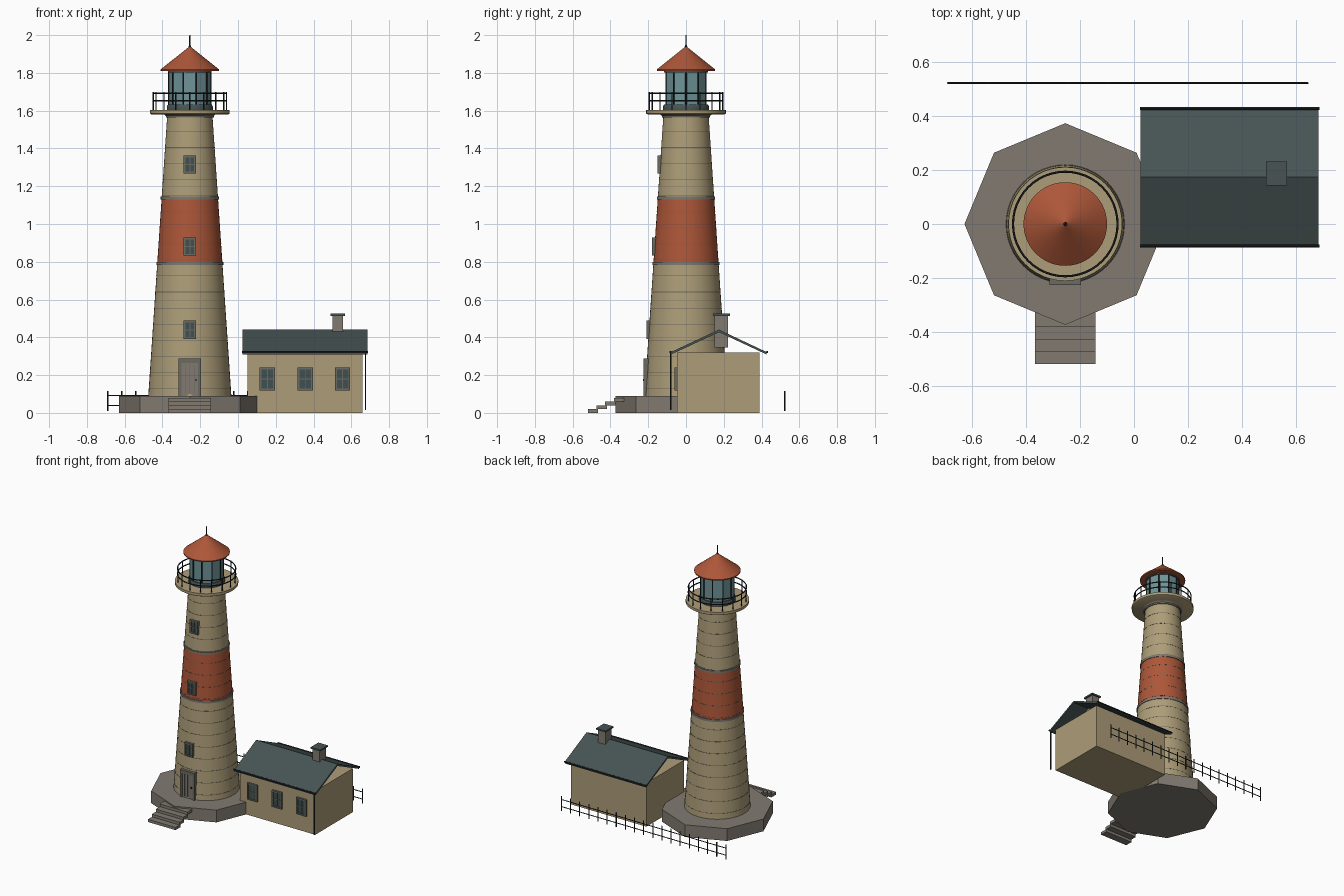
import bpy, bmesh, math
from mathutils import Vector

if "Cube" in bpy.data.objects:
    bpy.data.objects.remove(bpy.data.objects["Cube"])


def mat(name, r, g, b):
    m = bpy.data.materials.new(name)
    m.diffuse_color = (r, g, b, 1)
    m.use_nodes = True
    m.node_tree.nodes["Principled BSDF"].inputs["Base Color"].default_value = m.diffuse_color
    return m


CREAM = mat("cream wall", 0.42, 0.34, 0.19)
RED = mat("brick red", 0.42, 0.095, 0.04)
STONE = mat("stone grey", 0.22, 0.195, 0.165)
FRAME = mat("frame grey", 0.15, 0.145, 0.12)
SLATE = mat("slate roof", 0.063, 0.088, 0.09)
METAL = mat("dark metal", 0.016, 0.02, 0.021)
GLASS = mat("lantern glass", 0.16, 0.30, 0.32)
PANE = mat("window pane", 0.05, 0.08, 0.085)
TX = -0.255  # tower axis


def finish(name, bm, m, smooth=False):
    bmesh.ops.recalc_face_normals(bm, faces=bm.faces)
    me = bpy.data.meshes.new(name)
    bm.to_mesh(me)
    bm.free()
    ob = bpy.data.objects.new(name, me)
    bpy.context.collection.objects.link(ob)
    me.materials.append(m)
    if smooth:
        bpy.ops.object.select_all(action='DESELECT')
        ob.select_set(True)
        bpy.context.view_layer.objects.active = ob
        bpy.ops.object.shade_smooth_by_angle(angle=math.radians(35))
    return ob


def boxes(name, spans, m):
    """Boxes given as (x0, x1, y0, y1, z0, z1), joined in one object."""
    bm = bmesh.new()
    for x0, x1, y0, y1, z0, z1 in spans:
        vs = bmesh.ops.create_cube(bm, size=1)["verts"]
        for v in vs:
            v.co = Vector(((x0 + x1) / 2 + v.co.x * (x1 - x0),
                           (y0 + y1) / 2 + v.co.y * (y1 - y0),
                           (z0 + z1) / 2 + v.co.z * (z1 - z0)))
    return finish(name, bm, m)


def lathe(name, profile, m, n=48, turn=0.0, smooth=True, closed=False):
    """Turn a (radius, z) profile about the tower axis; ends are capped."""
    bm = bmesh.new()
    rings = []
    for r, z in profile:
        rings.append([bm.verts.new((TX + r * math.cos(turn + i * math.tau / n),
                                    r * math.sin(turn + i * math.tau / n), z))
                      for i in range(n)])
    pairs = list(zip(rings, rings[1:]))
    if closed:
        pairs.append((rings[-1], rings[0]))
    for a, b in pairs:
        for i in range(n):
            j = (i + 1) % n
            bm.faces.new((a[i], a[j], b[j], b[i]))
    if not closed:
        bm.faces.new(rings[0])
        bm.faces.new(rings[-1])
    return finish(name, bm, m, smooth)


def rods(name, segs, r, m, n=8):
    """Thin cylinders between pairs of points."""
    bm = bmesh.new()
    for a, b in segs:
        a, b = Vector(a), Vector(b)
        d = b - a
        vs = bmesh.ops.create_cone(bm, cap_ends=True, segments=n, radius1=r,
                                   radius2=r, depth=d.length)["verts"]
        q = Vector((0, 0, 1)).rotation_difference(d)
        for v in vs:
            v.co = q @ v.co + (a + b) / 2
    return finish(name, bm, m, True)


def hoop(name, R, z, t, m):
    prof = [(R + t * math.cos(k * math.tau / 6), z + t * math.sin(k * math.tau / 6)) for k in range(6)]
    return lathe(name, prof, m, closed=True)


def window(name, x, z, w, h, y, depth, t):
    """Framed window facing -y with its front at y."""
    x0, x1, z0, z1 = x - w / 2, x + w / 2, z - h / 2, z + h / 2
    boxes(name + "_frame", [(x0, x0 + t, y, y + depth, z0, z1), (x1 - t, x1, y, y + depth, z0, z1),
                            (x0, x1, y, y + depth, z0, z0 + t), (x0, x1, y, y + depth, z1 - t, z1),
                            (x - 0.0025, x + 0.0025, y + 0.003, y + depth, z0, z1),
                            (x0, x1, y + 0.003, y + depth, z - 0.0025, z + 0.0025)], FRAME)
    boxes(name + "_pane", [(x0 + t / 2, x1 - t / 2, y + 0.006, y + depth, z0 + t / 2, z1 - t / 2)], PANE)


def tower_r(z):
    return 0.22 - 0.1 * (z - 0.09) / 1.48


# Plinth and entrance steps
lathe("plinth", [(0.374, 0), (0.374, 0.09)], STONE, n=8, smooth=False)
boxes("entrance_steps", [(-0.367, -0.143, -0.52 + 0.046 * i, -0.465 + 0.046 * i, 0.02 * i, 0.02 * i + 0.02)
                         for i in range(4)], STONE)

# Tower shaft in three sections
for name, z0, z1, m in (("lower_shaft", 0.09, 0.79, CREAM), ("red_shaft", 0.79, 1.14, RED),
                        ("upper_shaft", 1.14, 1.57, CREAM)):
    lathe(name, [(tower_r(z0), z0), (tower_r(z1), z1)], m)

# Trim bands and thin masonry courses
for i, z in enumerate((0.792, 1.138)):
    r = tower_r(z) + 0.005
    lathe(f"trim_band_{i}", [(r, z - 0.008), (r, z + 0.008)], STONE)
for i in range(17):
    z = 0.13 + 0.085 * i
    r = tower_r(z) + 0.001
    lathe(f"course_{i}", [(r, z - 0.0015), (r, z + 0.0015)], FRAME)

# Door with frame and planks
boxes("door_frame", [(-0.314, -0.298, -0.226, -0.15, 0.09, 0.288), (-0.212, -0.196, -0.226, -0.15, 0.09, 0.288),
                     (-0.314, -0.196, -0.226, -0.15, 0.264, 0.288)], FRAME)
boxes("door", [(-0.3, -0.21, -0.219, -0.15, 0.09, 0.266)], STONE)
boxes("door_grooves", [(x - 0.0015, x + 0.0015, -0.221, -0.21, 0.1, 0.262) for x in (-0.28, -0.255, -0.23)], FRAME)
boxes("door_handle", [(-0.226, -0.22, -0.227, -0.215, 0.168, 0.18)], METAL)

# Tower windows
for i, z in enumerate((0.44, 0.88, 1.315)):
    window(f"tower_window_{i}", TX, z, 0.066, 0.096, -tower_r(z) - 0.013, 0.045, 0.01)

# Gallery
lathe("gallery_collar", [(0.127, 1.563), (0.127, 1.572), (0.14, 1.583)], STONE)
lathe("gallery_deck", [(0.205, 1.581), (0.211, 1.585), (0.211, 1.604)], CREAM)
for i, z in enumerate((1.653, 1.693)):
    hoop(f"gallery_rail_{i}", 0.194, z, 0.004, METAL)
rods("gallery_posts", [((TX + 0.194 * math.cos(a), 0.194 * math.sin(a), 1.6),
                        (TX + 0.194 * math.cos(a), 0.194 * math.sin(a), 1.698))
                       for a in [i * math.tau / 16 for i in range(16)]], 0.0035, METAL)

# Lantern room
lathe("lantern_base", [(0.122, 1.603), (0.122, 1.622), (0.116, 1.632)], SLATE)
lathe("lantern_glass", [(0.111, 1.625), (0.111, 1.815)], GLASS, n=10, turn=0.0, smooth=False)
rods("lantern_bars", [((TX + 0.111 * math.cos(a), 0.111 * math.sin(a), 1.62),
                       (TX + 0.111 * math.cos(a), 0.111 * math.sin(a), 1.815))
                      for a in [i * math.tau / 10 for i in range(10)]], 0.004, METAL)
lathe("lantern_top_ring", [(0.116, 1.803), (0.116, 1.816)], SLATE)
lathe("lantern_roof", [(0.154, 1.81), (0.155, 1.818), (0.006, 1.937)], RED)
lathe("finial", [(0.007, 1.93), (0.007, 1.94), (0.004, 1.946), (0.003, 2.0)], METAL, n=12)

# Keeper's house: walls under an open-gabled roof
boxes("house_walls", [(0.05, 0.66, -0.047, 0.388, 0, 0.32)], CREAM)
for i, ye in enumerate((-0.08, 0.427)):
    bm = bmesh.new()
    sec = [(ye, 0.322), (0.175, 0.441), (0.175, 0.427), (ye, 0.309)]
    a, b = [[bm.verts.new((x, y, z)) for y, z in sec] for x in (0.025, 0.685)]
    bm.faces.new(a)
    bm.faces.new(b)
    for k in range(4):
        bm.faces.new((a[k], a[k - 1], b[k - 1], b[k]))
    finish(f"house_roof_{i}", bm, SLATE)
rods("gutters", [((0.022, y, 0.322), (0.688, y, 0.322)) for y in (-0.082, 0.429)], 0.006, METAL)
rods("downpipe", [((0.675, -0.08, 0.015), (0.675, -0.08, 0.322))], 0.0035, METAL)
boxes("chimney", [(0.499, 0.557, 0.152, 0.222, 0.345, 0.516)], STONE)
boxes("chimney_cap", [(0.49, 0.567, 0.143, 0.232, 0.514, 0.525)], SLATE)
for i, x in enumerate((0.155, 0.356, 0.554)):
    window(f"house_window_{i}", x, 0.18, 0.08, 0.122, -0.061, 0.03, 0.01)

# Back fence
rods("fence_posts", [((-0.69 + 1.335 * i / 18, 0.523, 0.01), (-0.69 + 1.335 * i / 18, 0.523, 0.116))
                     for i in range(19)], 0.0035, METAL)
rods("fence_rails", [((-0.69, 0.523, z), (0.645, 0.523, z)) for z in (0.04, 0.092)], 0.003, METAL)
